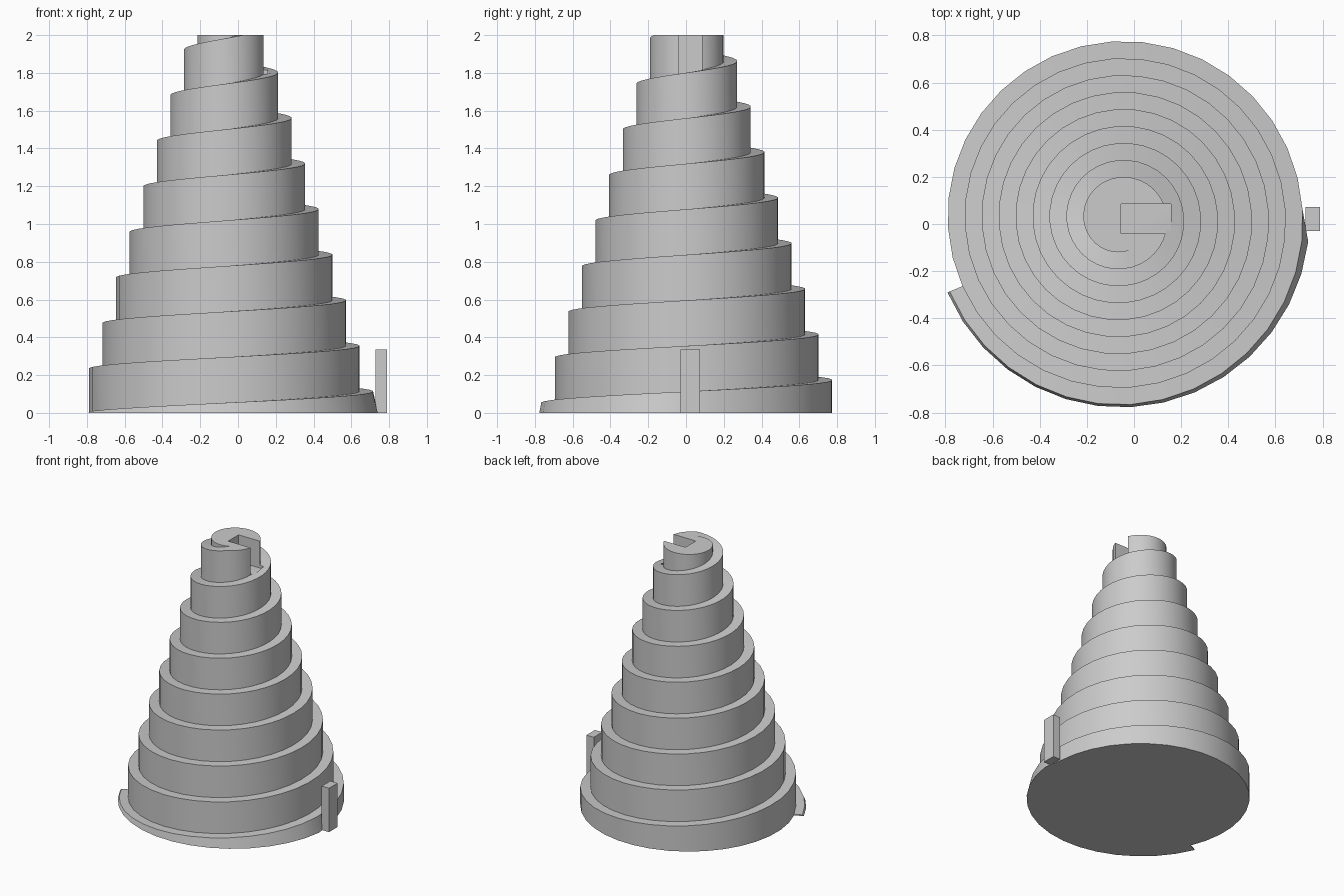
import bpy, bmesh, math

cube = bpy.data.objects.get("Cube")
if cube:
    bpy.data.objects.remove(cube, do_unlink=True)

TURN = 36                      # segments per turn
STEPS = 297                    # segments until the ramp reaches the top
CX, CY, TOP = -0.055, 0.022, 2.0
START, Z_START, BASE_R = 203, 0.009, 0.80

grey = bpy.data.materials.new("plain_grey")
grey.use_nodes = True
colour = (0.6, 0.6, 0.6, 1)
grey.diffuse_color = colour
grey.node_tree.nodes["Principled BSDF"].inputs["Base Color"].default_value = colour


def radius(i):
    return min(0.79, 0.803 - 0.072 * i / TURN)


def height(i):
    return min(TOP, Z_START + (TOP - Z_START) * i / STEPS)


def add_object(name, bm):
    bmesh.ops.recalc_face_normals(bm, faces=bm.faces)
    mesh = bpy.data.meshes.new(name)
    bm.to_mesh(mesh)
    bm.free()
    mesh.materials.append(grey)
    obj = bpy.data.objects.new(name, mesh)
    bpy.context.collection.objects.link(obj)
    return obj


def box(name, low, high):
    bm = bmesh.new()
    bmesh.ops.create_cube(bm, size=1)
    for v in bm.verts:
        v.co = [a if c < 0 else b for c, a, b in zip(v.co, low, high)]
    return add_object(name, bm)


# Spiral ramp tower: treads, risers, flared foot, caps
bm = bmesh.new()


def vert(i, r, z):
    a = math.radians(START + i * 360 / TURN)
    return bm.verts.new((CX + r * math.cos(a), CY + r * math.sin(a), z))


outer = [vert(i, radius(i), height(i)) for i in range(STEPS + TURN + 1)]
inner = [vert(i, radius(i + TURN), height(i)) for i in range(STEPS)]
inner.append(outer[-1])
foot = [vert(i, BASE_R if i <= 15 else radius(i), 0) for i in range(TURN + 1)]

for i in range(STEPS):
    j = i + 1
    bm.faces.new((outer[i], outer[j], inner[j], inner[i]))
    riser = [inner[i], inner[j], outer[j + TURN], outer[i + TURN]]
    bm.faces.new(list(dict.fromkeys(riser)))
for i in range(TURN):
    wall = [foot[i], foot[i + 1], outer[i + 1], outer[i]]
    if i == TURN - 1:
        wall.insert(2, inner[0])
    bm.faces.new(wall)
bm.faces.new((foot[0], outer[0], inner[0], foot[TURN]))
bm.faces.new(foot)
bm.faces.new(outer[STEPS:])
tower = add_object("spiral_ramp_tower", bm)

# Open channel in the summit
cutter = box("channel_cutter", (CX, -0.04, 1.795), (0.157, 0.085, 2.1))
cutter.hide_render = True
cut = tower.modifiers.new("channel", "BOOLEAN")
cut.operation, cut.solver, cut.object = "DIFFERENCE", "EXACT", cutter
bpy.ops.object.select_all(action="DESELECT")
tower.select_set(True)
bpy.context.view_layer.objects.active = tower
bpy.ops.object.modifier_apply(modifier=cut.name)
bpy.data.objects.remove(cutter, do_unlink=True)
bpy.ops.object.shade_smooth_by_angle(angle=math.radians(25))

# Upright post beside the foot of the ramp
box("side_post", (0.728, -0.03, 0), (0.79, 0.073, 0.335))
